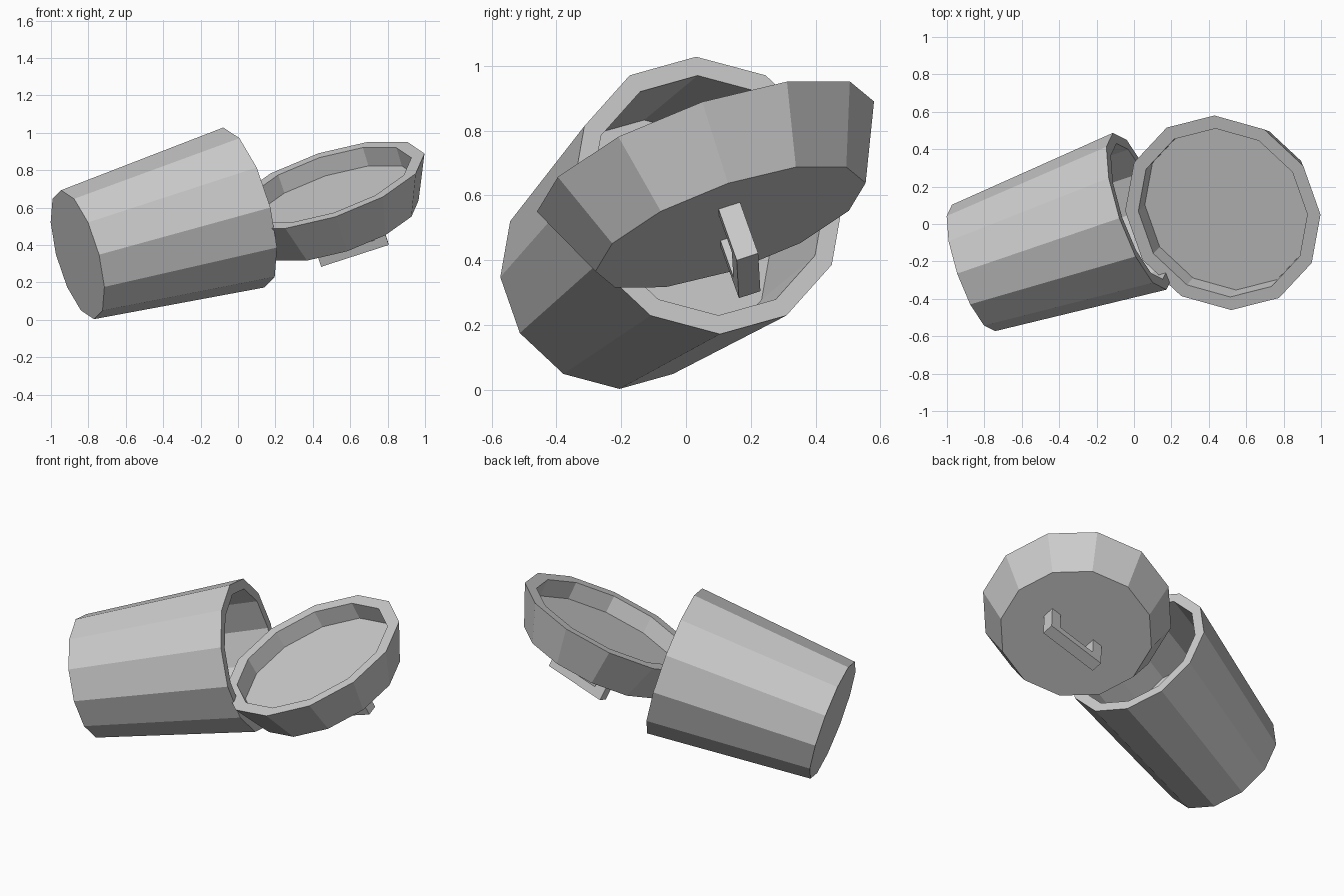
import bpy, bmesh, math
from mathutils import Vector, Matrix

if "Cube" in bpy.data.objects:
    bpy.data.objects.remove(bpy.data.objects["Cube"])

SIDES = 12


def frame(origin, axis, toward):
    """Matrix with local z along axis and local x as near to 'toward' as possible."""
    z = Vector(axis).normalized()
    x = Vector(toward)
    x = (x - z * x.dot(z)).normalized()
    m = Matrix((x, z.cross(x), z)).transposed().to_4x4()
    m.translation = Vector(origin)
    return m


def finish(name, bm, matrix):
    bmesh.ops.recalc_face_normals(bm, faces=bm.faces)
    mesh = bpy.data.meshes.new(name)
    bm.to_mesh(mesh)
    bm.free()
    obj = bpy.data.objects.new(name, mesh)
    obj.matrix_world = matrix
    bpy.context.collection.objects.link(obj)


def lathe(name, profile, matrix):
    """Faceted closed shell from (radius, height) rings, capped at both ends."""
    bm = bmesh.new()
    rings = [[bm.verts.new((r * math.cos(math.tau * i / SIDES),
                            r * math.sin(math.tau * i / SIDES), h))
              for i in range(SIDES)] for r, h in profile]
    for a, b in zip(rings, rings[1:]):
        for i in range(SIDES):
            j = (i + 1) % SIDES
            bm.faces.new((a[i], a[j], b[j], b[i]))
    bm.faces.new(rings[0])
    bm.faces.new(rings[-1])
    finish(name, bm, matrix)


def extrude_outline(name, outline, width, matrix):
    """Flat xz outline given thickness along local y."""
    bm = bmesh.new()
    face = bm.faces.new([bm.verts.new((x, -width / 2, z)) for x, z in outline])
    out = bmesh.ops.extrude_face_region(bm, geom=[face])
    verts = [e for e in out["geom"] if isinstance(e, bmesh.types.BMVert)]
    bmesh.ops.translate(bm, verts=verts, vec=(0, width, 0))
    finish(name, bm, matrix)


# tipped-over bin body: tapered outside, straight inner recess
bin_frame = frame((-0.858, -0.235, 0.348), (0.888, 0.303, 0.252), (0, 0, 1))
lathe("bin_body", [(0.357, 0), (0.443, 0.972), (0.383, 0.972), (0.383, 0.443)], bin_frame)

# upturned lid: tapered dish with a recess
lid_frame = frame((0.475, 0.06, 0.72), (-0.297, -0.320, 0.900), (0.525, -0.01, 0.17))
lathe("lid", [(0.44, -0.242), (0.549, 0), (0.475, 0), (0.472, -0.107)], lid_frame)

# U-shaped handle under the lid
half, leg, top, bottom, bar = 0.19, 0.065, -0.242, -0.417, 0.05
shift = 0.025
handle = [(-half, top), (-half, bottom), (half, bottom), (half, top),
          (half - leg, top), (half - leg, bottom + bar),
          (leg - half, bottom + bar), (leg - half, top)]
extrude_outline("lid_handle", [(x + shift, z) for x, z in handle], 0.07, lid_frame)
